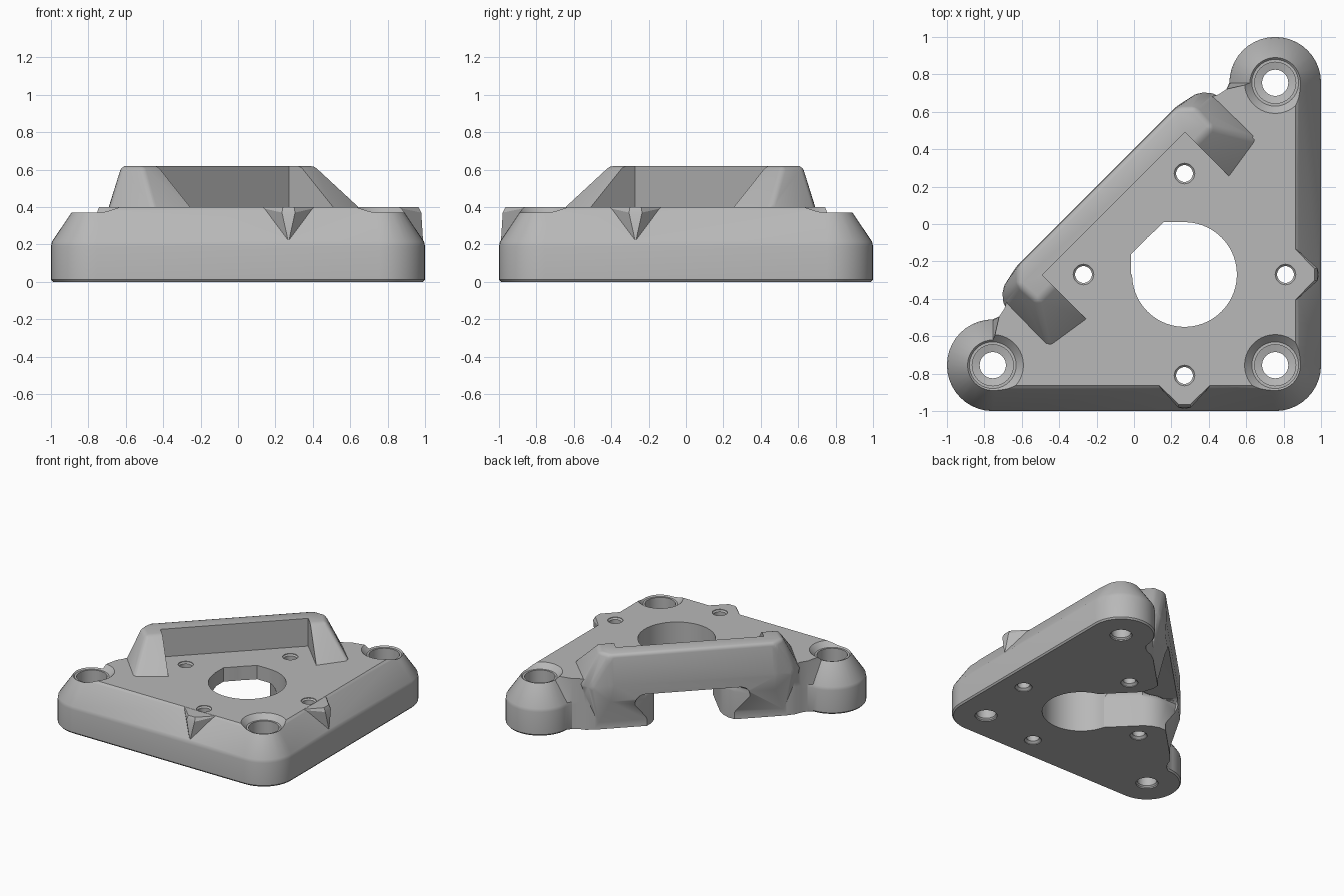
import bpy, bmesh, math
from mathutils import Vector

old = bpy.data.objects.get("Cube")
if old:
    bpy.data.objects.remove(old, do_unlink=True)

grey = bpy.data.materials.new("plain_grey")
grey.use_nodes = True
COLOUR = (0.48, 0.48, 0.48, 1)
grey.diffuse_color = COLOUR
grey.node_tree.nodes["Principled BSDF"].inputs["Base Color"].default_value = COLOUR

C = 0.755   # corner boss centre
H = 0.27    # motor opening centre
R = math.sqrt(0.5)


def diag(s, d, z=0.0):
    """Point given along (s) and across (d) the slanted side."""
    return Vector(((s - d) * R, (s + d) * R, z))


def finish(bm, name):
    bmesh.ops.recalc_face_normals(bm, faces=bm.faces)
    mesh = bpy.data.meshes.new(name)
    bm.to_mesh(mesh)
    bm.free()
    mesh.materials.append(grey)
    obj = bpy.data.objects.new(name, mesh)
    bpy.context.collection.objects.link(obj)
    return obj


def loft(rings, name, bevel_top=0.0):
    """Skin a stack of equal rings and cap both ends."""
    bm = bmesh.new()
    loops = [[bm.verts.new(p) for p in ring] for ring in rings]
    n = len(loops[0])
    for a, b in zip(loops, loops[1:]):
        for i in range(n):
            j = (i + 1) % n
            bm.faces.new((a[i], a[j], b[j], b[i]))
    bm.faces.new(loops[0][::-1])
    top = bm.faces.new(loops[-1])
    if bevel_top:
        bmesh.ops.bevel(bm, geom=list(top.edges), offset=bevel_top,
                        segments=5, profile=0.5, affect='EDGES')
    return finish(bm, name)


def prism(points, z0, z1, name, bevel_top=0.0):
    rings = [[Vector((p[0], p[1], z)) for p in points] for z in (z0, z1)]
    return loft(rings, name, bevel_top)


def hull(points, name, bevel=0.0):
    bm = bmesh.new()
    for p in points:
        bm.verts.new(p)
    res = bmesh.ops.convex_hull(bm, input=bm.verts)
    junk = {g for g in res["geom_interior"] + res["geom_unused"]
            if isinstance(g, bmesh.types.BMVert)}
    bmesh.ops.delete(bm, geom=list(junk), context='VERTS')
    bmesh.ops.dissolve_limit(bm, angle_limit=0.02, verts=bm.verts, edges=bm.edges)
    if bevel:
        edges = [e for e in bm.edges if e.calc_face_angle(0) > 0.2
                 and max(v.co.z for v in e.verts) > 0.5]
        bmesh.ops.bevel(bm, geom=edges, offset=bevel, segments=3,
                        profile=0.5, affect='EDGES')
    return finish(bm, name)


def turned(x, y, profile, name, n=40):
    """Round cutter from a profile of (radius, height)."""
    return loft([[Vector((x + r * math.cos(2 * math.pi * i / n),
                          y + r * math.sin(2 * math.pi * i / n), z))
                  for i in range(n)] for r, z in profile], name)


def combine(obj, other, operation):
    mod = obj.modifiers.new("combine", 'BOOLEAN')
    mod.operation, mod.object, mod.solver = operation, other, 'EXACT'
    bpy.context.view_layer.objects.active = obj
    bpy.ops.object.modifier_apply(modifier=mod.name)
    bpy.data.objects.remove(other, do_unlink=True)


def outline(r, z):
    """Three rounded corners and the waisted slanted side."""
    pts = []
    for x, y, a0, a1 in ((-C, -C, 90, 270), (C, -C, 270, 360), (C, C, 0, 180)):
        steps = (a1 - a0) // 9
        for i in range(steps + 1):
            a = math.radians(a0 + (a1 - a0) * i / steps)
            pts.append(Vector((x + r * math.cos(a), y + r * math.sin(a), z)))
    waist = ((0.86, 0.16), (0.81, 0.17), (0.77, 0.19), (0.70, 0.20))
    pts += [diag(s, d, z) for s, d in waist]
    pts += [diag(-s, d, z) for s, d in reversed(waist)]
    return pts


# Plate with sloping shoulders
body = loft([outline(r, z) for r, z in
             ((0.235, 0), (0.245, 0.012), (0.245, 0.19), (0.24, 0.215),
              (0.125, 0.385), (0.108, 0.4))], "mount_plate")

# Raised wall along the slanted side, with sloping end arms
wall_points = []
for m in (-1, 1):
    for s, d, z in ((0.60, 0.28, 0.62), (0.67, 0.21, 0.62), (0.66, 0.07, 0.62),
                    (0.54, 0.07, 0.62), (0.60, 0.285, 0.38), (0.74, 0.255, 0.36),
                    (0.80, 0.19, 0.36), (0.79, -0.15, 0.39), (0.53, -0.19, 0.39),
                    (0.60, 0.28, 0.25), (0.68, 0.19, 0.03), (0.60, 0.0, 0.03)):
        wall_points.append(diag(m * s, d, z))
wall = hull(wall_points, "raised_wall", 0.025)
pocket = prism([diag(s, d) for s, d in ((-0.54, -0.5), (0.54, -0.5),
                                        (0.54, 0.155), (-0.54, 0.155))],
               0.392, 0.8, "pocket_cutter")
combine(wall, pocket, 'DIFFERENCE')
combine(body, wall, 'UNION')

# Pointed lugs beside the two outer screw holes
lug = [(0.16, 0.84, 0.399), (0.10, 0.87, 0.38), (0.065, 0.94, 0.37),
       (0.035, 0.98, 0.37), (0.03, 0.965, 0.399),
       (0.10, 0.80, 0.399), (0.0, 0.99, 0.21), (0.1, 0.80, 0.25)]
for swap in (False, True):
    pts = []
    for u, v, z in lug:
        for m in (-1, 1):
            a, b = H + m * u, -v
            pts.append((-b, -a, z) if swap else (a, b, z))
    combine(body, hull(pts, "lug"), 'UNION')

# Recessed corner bolt holes with a dished rim
for x, y in ((-C, -C), (C, -C), (C, C)):
    combine(body, turned(x, y, ((0.125, 0.36), (0.165, 0.401), (0.165, 0.46)),
                         "rim_cutter"), 'DIFFERENCE')
    combine(body, turned(x, y, ((0.08, -0.05), (0.08, 0.01), (0.07, 0.02), (0.07, 0.25),
                                (0.11, 0.26), (0.11, 0.5)), "bolt_cutter"), 'DIFFERENCE')

# Four small screw holes
for x, y in ((H, H), (-H, -H), (3 * H, -H), (H, -3 * H)):
    combine(body, turned(x, y, ((0.062, -0.05), (0.062, 0.005), (0.045, 0.02),
                                (0.045, 0.385), (0.055, 0.395), (0.055, 0.5)),
                         "screw_cutter", 28), 'DIFFERENCE')

# Round opening with a clipped corner
combine(body, turned(H, -H, ((0.28, -0.1), (0.28, 0.7)), "opening_cutter", 72),
        'DIFFERENCE')
combine(body, prism(((H, -H), (H, 0.012), (0.16, 0.012), (-0.015, -0.16), (-0.015, -H)),
                    -0.1, 0.7, "corner_cutter"), 'DIFFERENCE')

# Flared passage under the wall
half = ((0.24, -0.38), (0.24, 0.04), (0.25, 0.10), (0.28, 0.16), (0.33, 0.21), (0.42, 0.26),
        (0.42, 0.5))
passage = [diag(s, d) for s, d in half] + [diag(-s, d) for s, d in reversed(half)]
combine(body, prism(passage, -0.1, 0.29, "passage_cutter", 0.07), 'DIFFERENCE')

# Smooth rounded areas, crisp edges
bpy.ops.object.select_all(action='DESELECT')
body.select_set(True)
bpy.context.view_layer.objects.active = body
bpy.ops.object.shade_smooth_by_angle(angle=math.radians(28))
